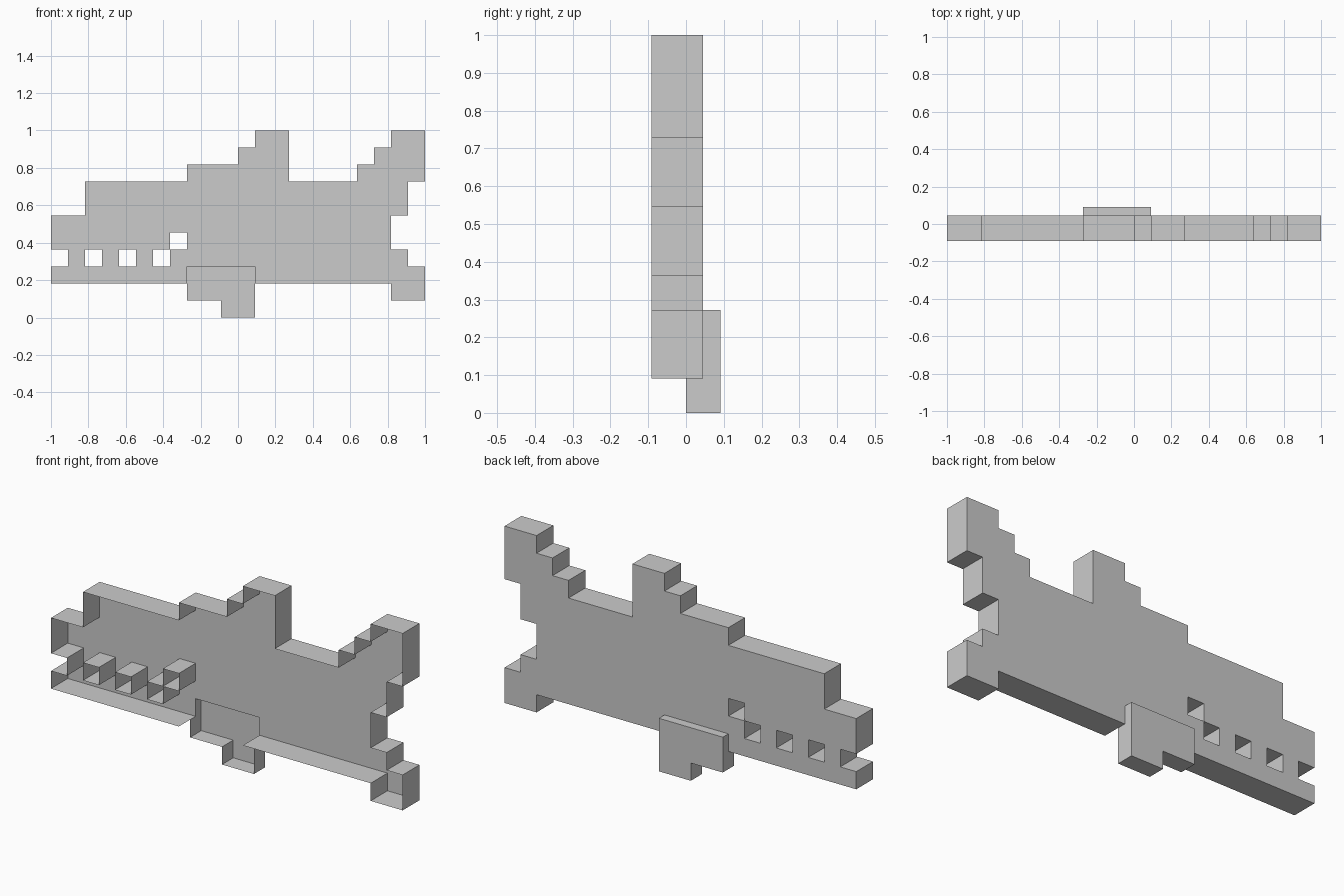
import bpy, bmesh, math

cube = bpy.data.objects.get("Cube")
if cube:
    bpy.data.objects.remove(cube, do_unlink=True)

UNIT = 1 / 11  # one block of the stepped outline

grey = bpy.data.materials.new("plain grey")
grey.use_nodes = True
color = (0.6, 0.6, 0.6, 1)
grey.diffuse_color = color
grey.node_tree.nodes["Principled BSDF"].inputs["Base Color"].default_value = color


def blocks(*rects):
    """Blocks covered by rectangles given as x0, x1, z0, z1."""
    return {(x, z) for x0, x1, z0, z1 in rects
            for x in range(x0, x1) for z in range(z0, z1)}


def shell(name, cells, joined, back, rim):
    """Open-fronted tray: a back panel with walls around its outline."""
    bm = bmesh.new()

    def face(points):
        bm.faces.new([bm.verts.new([c * UNIT for c in p]) for p in points])

    sides = {(0, -1): ((0, 0), (1, 0)), (1, 0): ((1, 0), (1, 1)),
             (0, 1): ((1, 1), (0, 1)), (-1, 0): ((0, 1), (0, 0))}
    for x, z in sorted(cells):
        face([(x, back, z), (x, back, z + 1), (x + 1, back, z + 1), (x + 1, back, z)])
        for (dx, dz), (a, b) in sides.items():
            if (x + dx, z + dz) in cells | joined:
                continue
            ax, az, bx, bz = x + a[0], z + a[1], x + b[0], z + b[1]
            front = rim(z)
            face([(ax, back, az), (bx, back, bz), (bx, front, bz), (ax, front, az)])
    bmesh.ops.remove_doubles(bm, verts=bm.verts[:], dist=0.001)
    bmesh.ops.dissolve_limit(bm, angle_limit=math.radians(1),
                             verts=bm.verts[:], edges=bm.edges[:])
    mesh = bpy.data.meshes.new(name)
    bm.to_mesh(mesh)
    bm.free()
    mesh.materials.append(grey)
    obj = bpy.data.objects.new(name, mesh)
    bpy.context.collection.objects.link(obj)
    return obj


# Side fin hanging below the belly
fin = blocks((-3, 1, 1, 3), (-1, 1, 0, 1))

# Body with jaws, stepped back fin and forked tail
body = blocks((-11, 9, 2, 6), (-9, 10, 6, 8),       # trunk and snout
              (-3, 3, 8, 9), (0, 3, 9, 10), (1, 3, 10, 11),      # back fin
              (7, 11, 8, 9), (8, 11, 9, 10), (9, 11, 10, 11),    # upper tail
              (9, 11, 1, 3), (9, 10, 3, 4))                      # lower tail

# Gaps between the teeth and the corner of the mouth
gaps = blocks((-11, -10, 3, 4), (-9, -8, 3, 4), (-7, -6, 3, 4),
              (-5, -4, 3, 4), (-4, -3, 4, 5))

shell("body", body - gaps - fin, fin, 0.5, lambda z: -1)
# The fin is open into the body where the two overlap
shell("side_fin", fin, set(), 1, lambda z: 0.5 if z >= 2 else 0)
